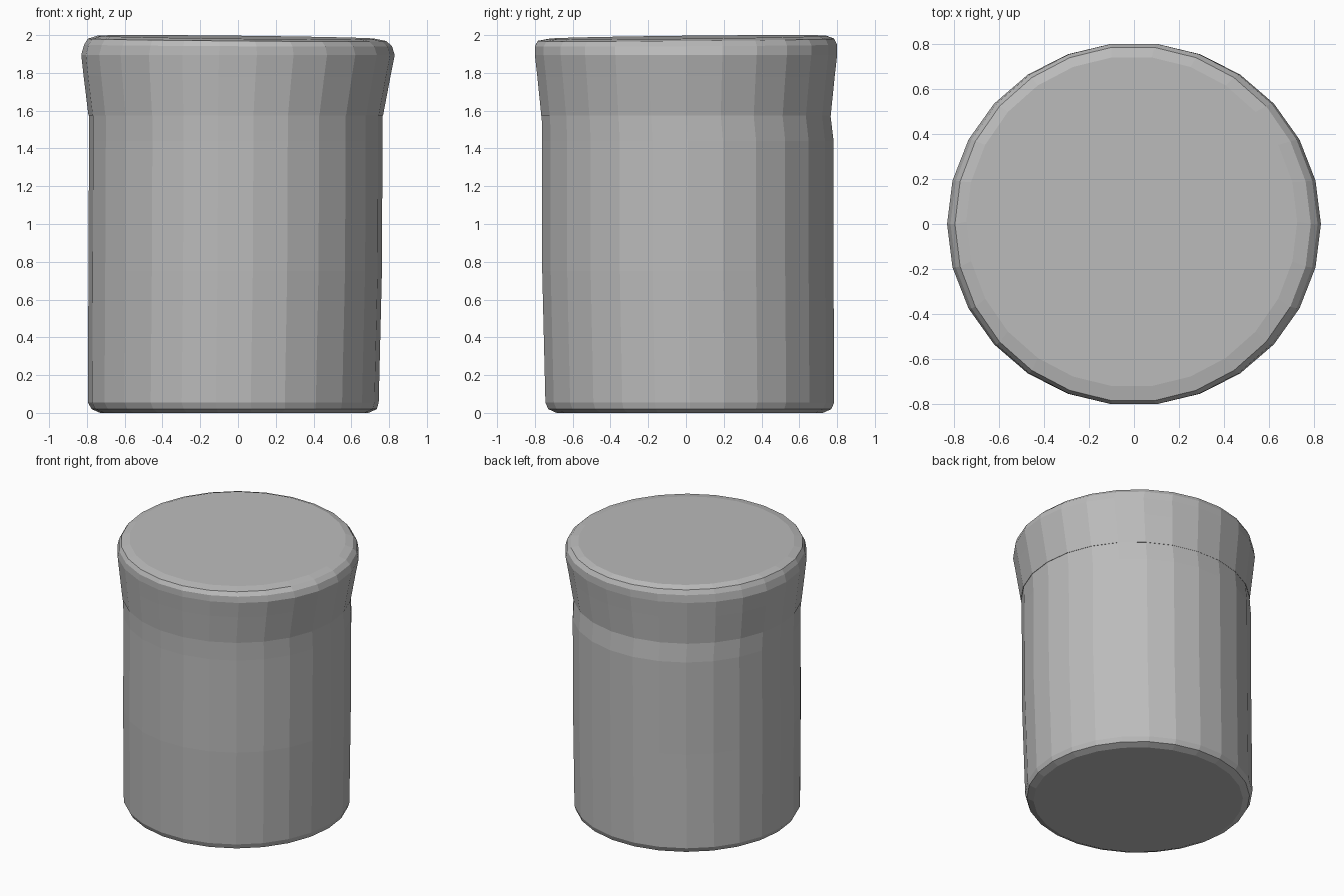
import bpy, bmesh
from math import cos, sin, pi

cube = bpy.data.objects.get("Cube")
if cube:
    bpy.data.objects.remove(cube)

GREY = (0.5, 0.5, 0.5)
SIDES = 26

mat = bpy.data.materials.new("plain_grey")
mat.use_nodes = True
mat.diffuse_color = (*GREY, 1)
mat.node_tree.nodes["Principled BSDF"].inputs["Base Color"].default_value = (*GREY, 1)


def lathe(name, rings):
    """Rings are (centre x, centre y, radius x, radius y, z, tilt), bottom to top."""
    bm = bmesh.new()
    loops = []
    for cx, cy, rx, ry, z, tilt in rings:
        loop = []
        for i in range(SIDES):
            a = 2 * pi * i / SIDES
            lean = tilt * (sin(a) - cos(a))
            loop.append(bm.verts.new((cx + rx * cos(a), cy + ry * sin(a), z + lean)))
        loops.append(loop)
    for low, high in zip(loops, loops[1:]):
        for i in range(SIDES):
            j = (i + 1) % SIDES
            bm.faces.new((low[i], low[j], high[j], high[i]))
    bm.faces.new(loops[0][::-1])
    bm.faces.new(loops[-1])
    mesh = bpy.data.meshes.new(name)
    bm.to_mesh(mesh)
    bm.free()
    mesh.materials.append(mat)
    obj = bpy.data.objects.new(name, mesh)
    bpy.context.collection.objects.link(obj)
    return obj


# Straight body, leaning in slightly at the front right, with a chamfered foot
lathe("jar_body", [
    (-0.02, 0.02, 0.71, 0.71, 0.00, 0),
    (-0.02, 0.02, 0.755, 0.755, 0.02, 0),
    (-0.025, 0.02, 0.77, 0.77, 0.055, 0),
    (-0.015, 0.01, 0.777, 0.777, 0.75, 0),
    (-0.012, 0.01, 0.777, 0.777, 1.44, 0),
    (-0.012, 0.0, 0.777, 0.77, 1.58, 0),
])

# Flared lid with a rounded rim and a slightly sloping top
lathe("jar_lid", [
    (-0.012, 0.0, 0.78, 0.772, 1.575, 0),
    (-0.005, 0.0, 0.812, 0.793, 1.78, 0),
    (0.0, 0.0, 0.83, 0.806, 1.895, 0),
    (0.0, 0.0, 0.815, 0.806, 1.945, 0.004),
    (-0.005, 0.0, 0.79, 0.79, 1.975, 0.006),
    (-0.01, 0.01, 0.735, 0.735, 1.989, 0.008),
])
